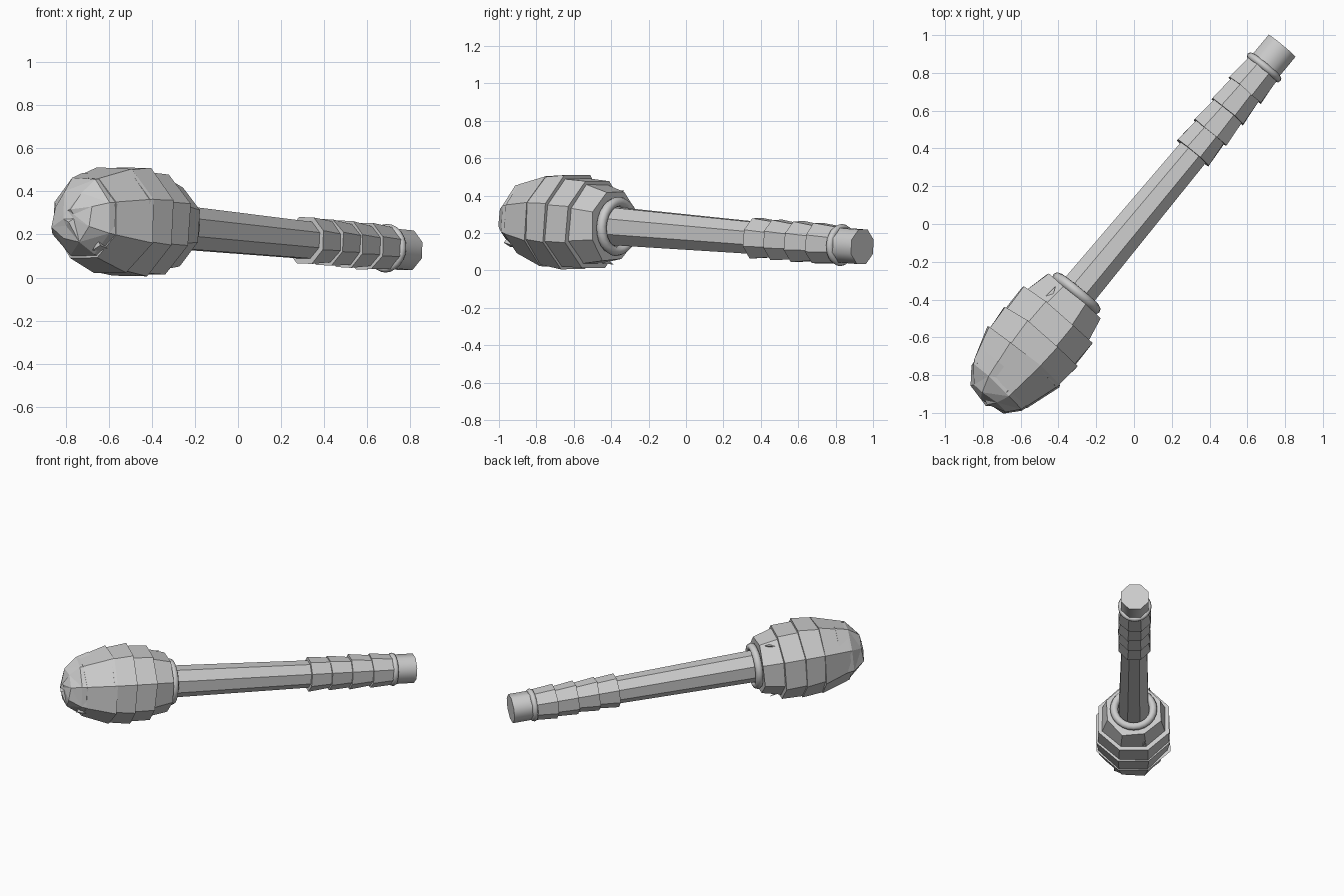
import bpy, bmesh, math, random
from mathutils import Matrix, Vector

if "Cube" in bpy.data.objects:
    bpy.data.objects.remove(bpy.data.objects["Cube"], do_unlink=True)
random.seed(4)

# One plain grey for everything
grey = bpy.data.materials.new("plain_grey")
grey.use_nodes = True
grey.diffuse_color = (0.6, 0.6, 0.6, 1)
grey.node_tree.nodes["Principled BSDF"].inputs["Base Color"].default_value = (0.6, 0.6, 0.6, 1)

# Frame of the club: local z runs from the head to the handle end
axis = Vector((0.639, 0.769, -0.064)).normalized()
side = axis.cross(Vector((0, 0, 1))).normalized()
up = side.cross(axis)
FRAME = Matrix.Translation((0, 0, 0.205)) @ Matrix((up, side, axis)).transposed().to_4x4()
SIDES = 8
FLAT = 1 / math.cos(math.pi / SIDES)


def add_object(name, bm, smooth=False):
    bmesh.ops.recalc_face_normals(bm, faces=bm.faces)
    mesh = bpy.data.meshes.new(name)
    bm.to_mesh(mesh)
    bm.free()
    mesh.materials.append(grey)
    obj = bpy.data.objects.new(name, mesh)
    obj.matrix_world = FRAME
    bpy.context.collection.objects.link(obj)
    if smooth:
        bpy.ops.object.select_all(action="DESELECT")
        obj.select_set(True)
        bpy.context.view_layer.objects.active = obj
        bpy.ops.object.shade_smooth_by_angle(angle=math.radians(50))
    return obj


def turned(name, profile, jitter=0.0, smooth=False):
    """Octagonal solid from (position, flat radius) pairs."""
    bm = bmesh.new()
    rings = []
    for s, r in profile:
        ring = []
        for i in range(SIDES):
            a = (i + 0.5) * math.tau / SIDES
            rr = r * FLAT + random.uniform(-jitter, jitter)
            ss = s + random.uniform(-jitter, jitter)
            ring.append(bm.verts.new((rr * math.cos(a), rr * math.sin(a), ss)))
        rings.append(ring)
    for low, high in zip(rings, rings[1:]):
        for i in range(SIDES):
            j = (i + 1) % SIDES
            bm.faces.new((low[i], low[j], high[j], high[i]))
    bm.faces.new(rings[0])
    bm.faces.new(rings[-1])
    return add_object(name, bm, smooth)


def torus(name, s, major, minor, around=24, tube=8):
    bm = bmesh.new()
    grid = []
    for i in range(around):
        a = i * math.tau / around
        row = []
        for k in range(tube):
            b = k * math.tau / tube
            r = major + minor * math.cos(b)
            row.append(bm.verts.new((r * math.cos(a), r * math.sin(a), s + minor * math.sin(b))))
        grid.append(row)
    for i in range(around):
        for k in range(tube):
            n, m = (i + 1) % around, (k + 1) % tube
            bm.faces.new((grid[i][k], grid[n][k], grid[n][m], grid[i][m]))
    return add_object(name, bm, True)


# Shaft, running through the grip into the head
turned("shaft", [(-0.6, 0.102), (0.5, 0.085), (1.1, 0.08)])

# Wrapped grip: each band flares towards the head
starts = [0.49, 0.63, 0.775, 0.92, 1.06]
for n, (a, b) in enumerate(zip(starts, starts[1:])):
    turned(f"grip_band_{n + 1}", [(a, 0.108), (b + 0.01, 0.094)], 0.003)

# Pommel with its collar
torus("pommel_ring", 1.08, 0.093, 0.02)
turned("pommel", [(1.05, 0.092), (1.228, 0.092)], smooth=True)

# Head: overlapping bands with a rim facing the handle
bands = [(-0.50, 0.180, -0.65, 0.215), (-0.635, 0.235, -0.79, 0.235),
         (-0.775, 0.250, -0.93, 0.232), (-0.915, 0.244, -1.11, 0.185)]
for n, (a, ra, b, rb) in enumerate(bands):
    turned(f"head_band_{n + 1}", [(a, ra), (b, rb)], 0.007)

# Crumpled rounded tip of the head
tip = turned("head_tip", [(-1.03, 0.205), (-1.13, 0.178), (-1.205, 0.11), (-1.235, 0.035)], 0.012)
bm = bmesh.new()
bm.from_mesh(tip.data)
bmesh.ops.triangulate(bm, faces=bm.faces)
bm.to_mesh(tip.data)
bm.free()

# Small loose folds standing off the wrapping
for n, (turn, s, r) in enumerate([(20, -1.08, 0.188), (75, -1.06, 0.192), (140, -1.1, 0.182),
                                  (-30, -0.58, 0.205), (-110, -1.07, 0.19), (200, -0.6, 0.21)]):
    bm = bmesh.new()
    bmesh.ops.create_cone(bm, cap_ends=True, segments=3, radius1=0.035, radius2=0, depth=0.1)
    place = (Matrix.Rotation(math.radians(turn), 4, "Z") @ Matrix.Translation((r, 0, s))
             @ Matrix.Rotation(math.radians(15), 4, "Y") @ Matrix.Diagonal((0.5, 1, 1, 1)))
    bmesh.ops.transform(bm, matrix=place, verts=bm.verts)
    add_object(f"wrap_fold_{n + 1}", bm)

# Ring where the shaft enters the head
torus("neck_ring", -0.478, 0.132, 0.027)
